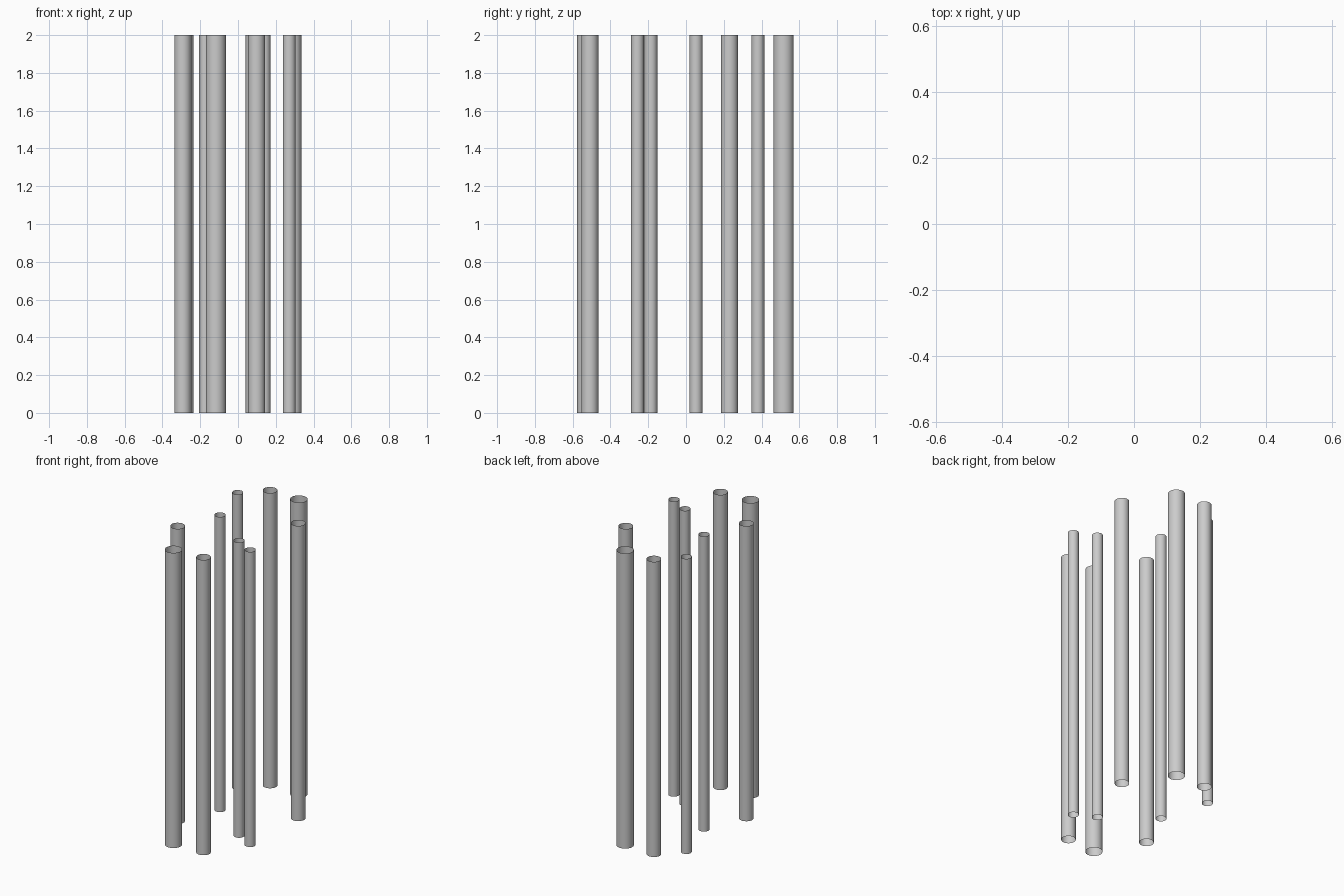
import bpy

if "Cube" in bpy.data.objects:
    bpy.data.objects.remove(bpy.data.objects["Cube"])

HEIGHT = 2.0
THICK, MEDIUM, THIN = 0.053, 0.045, 0.034


def tube(name, x, y, radius):
    # open-ended thin-walled tube standing on the ground
    bpy.ops.mesh.primitive_cylinder_add(vertices=32, radius=radius, depth=HEIGHT,
                                        end_fill_type='NOTHING',
                                        location=(x, y, HEIGHT / 2))
    bpy.context.object.name = name
    bpy.ops.object.shade_smooth_by_angle()


# (x, y) of each tube, grouped by diameter
groups = {
    "thick_tube": (THICK, [(-0.117, -0.523), (0.094, 0.517)]),
    "medium_tube": (MEDIUM, [(-0.292, -0.229), (0.290, 0.230),
                             (0.098, -0.509), (-0.125, 0.522)]),
    "thin_tube": (THIN, [(-0.172, 0.053), (0.138, -0.186),
                         (-0.269, 0.381), (0.271, -0.257)]),
}
for name, (radius, spots) in groups.items():
    for i, (x, y) in enumerate(spots, 1):
        tube(f"{name}_{i}", x, y, radius)
